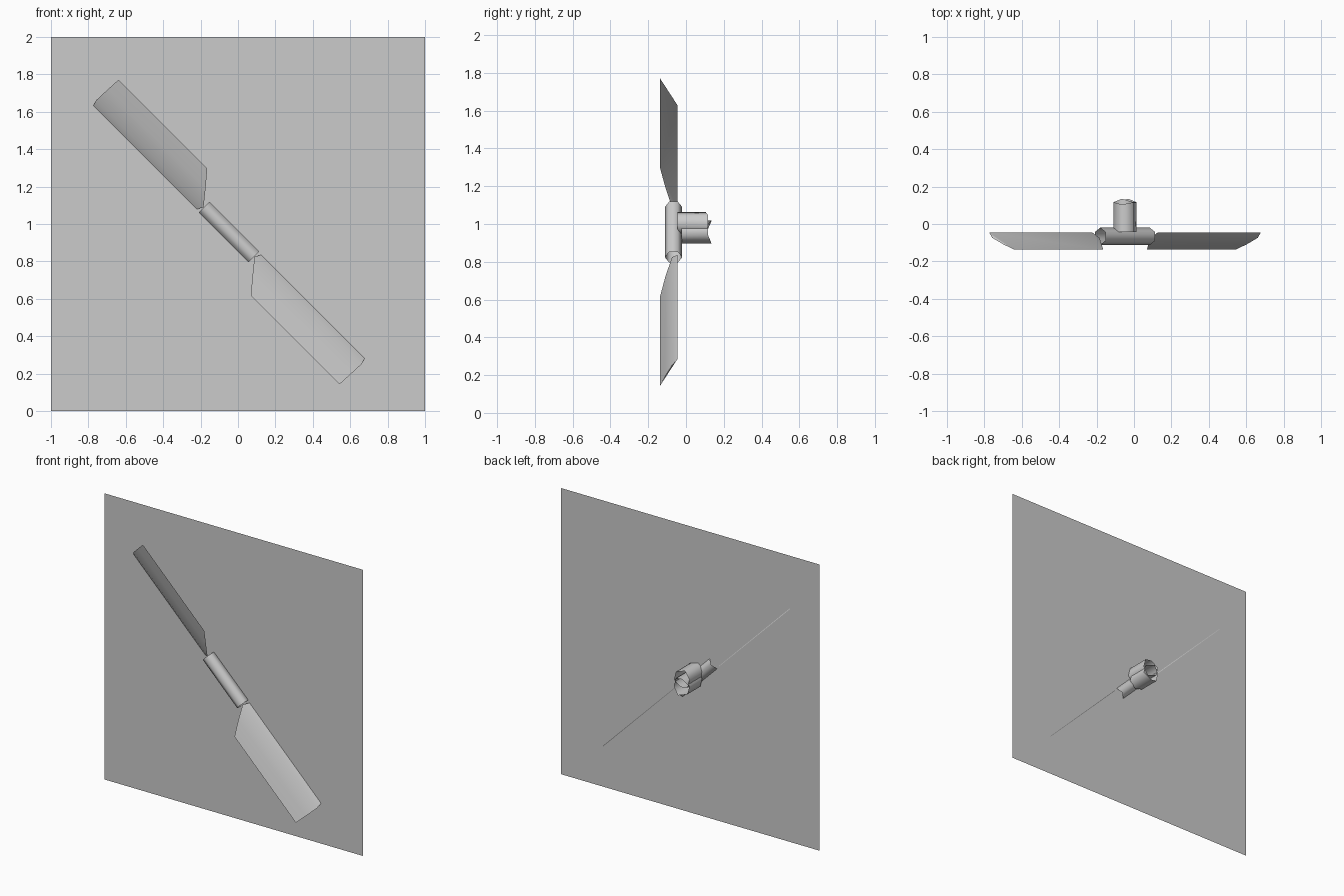
import bpy, math

if "Cube" in bpy.data.objects:
    bpy.data.objects.remove(bpy.data.objects["Cube"])

CX, CZ = -0.048, 0.957          # rotor centre in the front view
R2 = math.sqrt(0.5)


def rotor(u, v, y, s=1):
    """u runs along the rotor, v across it, s=-1 turns it half a turn."""
    return (CX + s * (v - u) * R2, y, CZ + s * (u + v) * R2)


def make(name, verts, faces, smooth=True):
    me = bpy.data.meshes.new(name)
    me.from_pydata(verts, [], faces)
    ob = bpy.data.objects.new(name, me)
    bpy.context.collection.objects.link(ob)
    bpy.ops.object.select_all(action='DESELECT')
    ob.select_set(True)
    bpy.context.view_layer.objects.active = ob
    bpy.ops.object.mode_set(mode='EDIT')
    bpy.ops.mesh.select_all(action='SELECT')
    bpy.ops.mesh.normals_make_consistent(inside=False)
    bpy.ops.object.mode_set(mode='OBJECT')
    if smooth:
        bpy.ops.object.shade_smooth_by_angle(angle=math.radians(65))
    return ob


def loft(rings):
    """Quads joining successive closed rings."""
    n = len(rings[0])
    verts = [p for r in rings for p in r]
    faces = [(k * n + i, k * n + (i + 1) % n, (k + 1) * n + (i + 1) % n, (k + 1) * n + i)
             for k in range(len(rings) - 1) for i in range(n)]
    return verts, faces


# backing panel
PY = -0.048
make("back_panel", [(-1, PY, 0), (1, PY, 0), (1, PY, 2), (-1, PY, 2)], [(0, 1, 2, 3)], False)

# hub: open six-sided tube along the rotor
hub = [[rotor(u, 0.046 * math.sin(math.radians(60 * i)),
              -0.066 + 0.046 * math.cos(math.radians(60 * i))) for i in range(6)]
       for u in (-0.188, 0.188)]
make("hub", *loft(hub))


# shaft stubs: open six-sided tubes with saddle-shaped ends
def stub(name, cz, y0, y_mid, dip):
    rings = [[], []]
    for i in range(6):
        a = math.radians(45 + 60 * i)
        x, z = CX + 0.0625 * math.cos(a), cz + 0.0625 * math.sin(a)
        rings[0].append((x, y0, z))
        rings[1].append((x, y_mid + dip * (1 if i % 3 == 1 else -1), z))
    make(name, *loft(rings))


stub("lower_shaft", 0.957, -0.025, 0.126, 0.009)
stub("upper_shaft", 1.003, -0.044, 0.110, -0.006)

# blades: thin pitched section (v, y, root u, tip u), flat at the back
SECTION = [(-0.037, -0.046, 0.209, 0.989),
           (-0.003, -0.074, 0.190, 1.000),
           (0.078, -0.109, 0.255, 0.997),
           (0.157, -0.137, 0.322, 0.993)]
for name, s in (("upper_blade", 1), ("lower_blade", -1)):
    rings = [[rotor(p[k], p[0], p[1], s) for p in SECTION] for k in (2, 3)]
    verts, faces = loft(rings)
    make(name, verts, faces + [(3, 2, 1, 0), (4, 5, 6, 7)])
